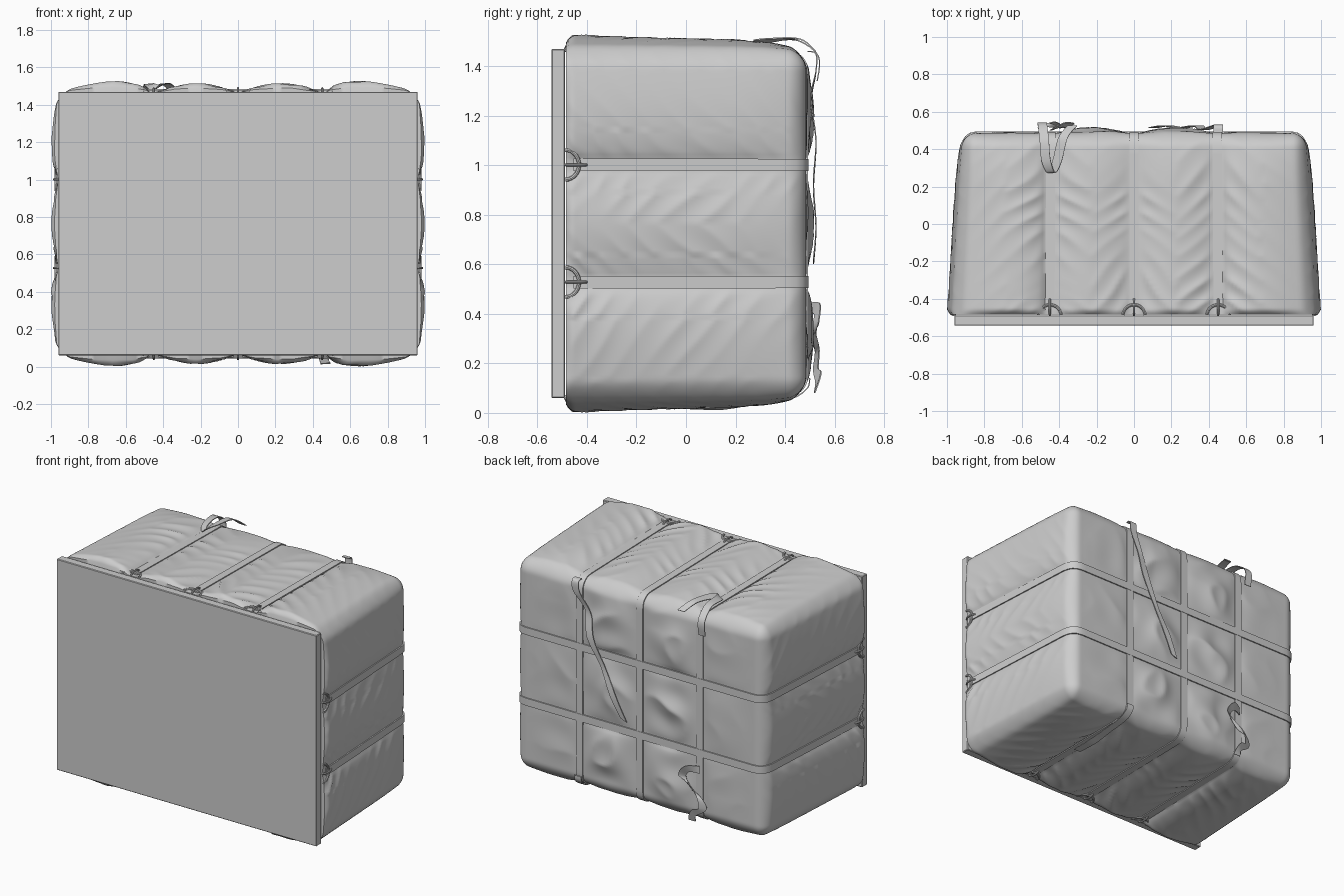
import bpy, bmesh, math
from mathutils import Vector, noise

if "Cube" in bpy.data.objects:
    bpy.data.objects.remove(bpy.data.objects["Cube"])

grey = bpy.data.materials.new("light grey")
grey.diffuse_color = (0.61, 0.61, 0.61, 1)
grey.use_nodes = True
grey.node_tree.nodes["Principled BSDF"].inputs["Base Color"].default_value = grey.diffuse_color

HX, HY, HZ, R, CZ = 0.965, 0.485, 0.705, 0.075, 0.765
X_STRAPS = (-0.45, 0.0, 0.45)
Z_STRAPS = (-0.237, 0.237)          # relative to the bundle centre


def finish(ob, angle=40):
    """Apply modifiers, set the colour and smooth the soft edges."""
    bpy.ops.object.select_all(action='DESELECT')
    ob.select_set(True)
    bpy.context.view_layer.objects.active = ob
    bpy.ops.object.convert(target='MESH')
    ob.data.materials.clear()
    ob.data.materials.append(grey)
    bpy.ops.object.shade_smooth_by_angle(angle=math.radians(angle))
    return ob


def link(name, data):
    ob = bpy.data.objects.new(name, data)
    bpy.context.collection.objects.link(ob)
    return ob


def base(q):
    """Tapered box with rounded back and side edges: position and normal."""
    inner = Vector((max(R - HX, min(HX - R, q.x)), min(q.y, HY - R),
                    max(R - HZ, min(HZ - R, q.z))))
    d = q - inner
    n = d.normalized() if d.length > 1e-6 else Vector((0, 0, 0))
    p = inner + n * R
    t = (p.y + HY) / (2 * HY)
    p.x *= 1 - 0.055 * t * (p.x / HX) ** 2
    p.z *= 1 - 0.02 * t * (p.z / HZ) ** 2
    return p, n


def panel(u, straps, limit):
    """Bulge height 0..1 within the panel between straps, and strap distance."""
    u = abs(u)
    d = min(abs(u - abs(s)) for s in straps)
    last = straps[-1]
    if u > last:                    # end panel, fullest nearer the strap
        t = (u - last - 0.025) / (limit - last - 0.025)
        t = max(0, min(1, t)) ** 0.72
    else:
        inner = 0.025 if 0.0 in straps else 0.025 - last
        t = max(0, min(1, (u - inner) / (last - 0.025 - inner)))
    return max(0, math.sin(math.pi * t)) ** 0.9, d


def folds(y, d, seed):
    """Slanted creases that run away from each strap."""
    wob = noise.noise(Vector((y * 2.5, d * 2, seed)))
    c = abs(math.sin(25 * (y + 0.85 * d) + 2.5 * wob))
    strength = 0.6 + 1.1 * noise.noise(Vector((y * 4, seed, d * 3)))
    return (0.6 - c) * strength * math.exp(-d / 0.18) * min(1, max(0, d - 0.025) / 0.05)


# Cloth-wrapped bundle, bulging between the straps and rolled in against the board
bm = bmesh.new()
bmesh.ops.create_cube(bm, size=2)
bmesh.ops.subdivide_edges(bm, edges=bm.edges[:], cuts=105, use_grid_fill=True)
for v in bm.verts:
    p, n = base(Vector((v.co.x * HX, v.co.y * HY, v.co.z * HZ)))
    t = (p.y + HY) / (2 * HY)
    fade = 1 - 0.25 * t - 0.55 * max(0, min(1, (p.y - 0.2) / 0.28)) ** 2
    roll = 1 - 0.55 * max(0, min(1, (-0.45 - p.y) / 0.035)) ** 2
    hx, dx = panel(p.x, X_STRAPS, 0.95)
    hz, dz = panel(p.z, Z_STRAPS, 0.69)
    amp_top = 0.056 if abs(p.x) > 0.45 else 0.044
    top = roll * fade * (amp_top * hx + 0.019 * folds(p.y, dx, round(p.x * 2.2) * 3.1))
    side = roll * fade * (0.034 * hz + 0.018 * folds(p.y, dz, round(p.z * 4) * 2.3 + 7))
    crease = 1 - 4 * abs(noise.noise(Vector((p.x * 4 + 2, 3, p.z * 4))))
    back = hx * hz * (0.02 + 0.014 * crease)
    if abs(p.x) > 0.45:
        back *= 0.5 * max(0, 1 - (abs(p.x) - 0.45) / 0.4)
    p.z += math.copysign(n.z * n.z, n.z) * top
    p.x += math.copysign(n.x * n.x, n.x) * side
    p.y += n.y * n.y * back
    v.co = p + Vector((0, 0, CZ))
bmesh.ops.remove_doubles(bm, verts=bm.verts[:], dist=0.0003)
me = bpy.data.meshes.new("cloth_bundle")
bm.to_mesh(me)
bm.free()
finish(link("cloth_bundle", me), 40)

# Flat board on the front
bpy.ops.mesh.primitive_cube_add(size=1, location=(0, -0.5165, CZ))
board = bpy.context.object
board.name = "front_board"
board.scale = (1.92, 0.055, 1.41)
bpy.ops.object.transform_apply(location=False, rotation=False, scale=True)
bev = board.modifiers.new("bevel", 'BEVEL')
bev.width, bev.segments = 0.004, 1
finish(board, 20)


def ribbon(name, pts, sides, width, thick):
    """Flat band along points, with one side direction per point."""
    verts = []
    for p, s in zip(pts, sides):
        s = Vector(s).normalized() * width / 2
        verts += [Vector(p) - s, Vector(p) + s]
    faces = [(i, i + 1, i + 3, i + 2) for i in range(0, len(verts) - 2, 2)]
    me = bpy.data.meshes.new(name)
    me.from_pydata(verts, [], faces)
    ob = link(name, me)
    sol = ob.modifiers.new("thickness", 'SOLIDIFY')
    sol.thickness, sol.offset = thick, 0
    return finish(ob, 35)


def tube(name, pts, radius, cyclic):
    cu = bpy.data.curves.new(name, 'CURVE')
    cu.dimensions = '3D'
    cu.bevel_depth, cu.bevel_resolution = radius, 2
    sp = cu.splines.new('POLY')
    sp.points.add(len(pts) - 1)
    for q, p in zip(sp.points, pts):
        q.co = (*p, 1)
    sp.use_cyclic_u = cyclic
    finish(link(name, cu))


def strap(name, make, half, lateral, lift):
    """Band from the board, over one side, across the back and to the board again."""
    N = 24
    flat = [(-HY + 0.03 + (2 * HY - 0.03) * i / N, half) for i in range(N)]
    path = flat + [(HY, half * (1 - 2 * i / 48)) for i in range(49)]
    path += [(y, -w) for y, w in reversed(flat)]
    pts = []
    for y, w in path:
        p, n = base(make(y, w))
        pts.append(p + n * lift + Vector((0, 0, CZ)))
    ribbon(name, pts, [lateral] * len(pts), 0.05, 0.008)


def fittings(name, c, n, lat):
    """Half ring lying on the cloth with an upright link through it."""
    c, n, lat, y = Vector(c), Vector(n), Vector(lat), Vector((0, 1, 0))
    arc = [math.pi * i / 14 for i in range(15)]
    tube(name + "_ring", [c + n * 0.008 + lat * 0.06 * math.cos(a) + y * 0.055 * math.sin(a)
                          for a in arc], 0.008, False)
    loop = [2 * math.pi * i / 18 for i in range(18)]
    tube(name + "_link", [c + y * (0.043 + 0.043 * math.cos(a)) + n * 0.019 * math.sin(a)
                          for a in loop], 0.006, True)


for i, x in enumerate(X_STRAPS):
    strap(f"upright_strap_{i}", lambda y, w: Vector((x, y, w)), HZ, (1, 0, 0), 0.004)
    for s in (1, -1):
        fittings(f"upright_{i}_{'top' if s > 0 else 'bottom'}",
                 (x, -0.487, CZ + s * HZ), (0, 0, s), (1, 0, 0))
for i, z in enumerate(Z_STRAPS):
    strap(f"level_strap_{i}", lambda y, w: Vector((w, y, z)), HX, (0, 0, 1), 0.006)
    for s in (1, -1):
        fittings(f"level_{i}_{'right' if s > 0 else 'left'}",
                 (s * HX, -0.487, CZ + z), (s, 0, 0), (0, 0, 1))


def tail(name, pts, sides, width=0.05):
    """Loose strap end, smoothed between a few points."""
    P, S, out, sd = [Vector(p) for p in pts], [Vector(s) for s in sides], [], []
    for i in range(len(P) - 1):
        a, b, c, d = P[max(i - 1, 0)], P[i], P[i + 1], P[min(i + 2, len(P) - 1)]
        for k in range(6):
            t = k / 6
            out.append(0.5 * (2 * b + (c - a) * t + (2 * a - 5 * b + 4 * c - d) * t * t
                              + (3 * b - a - 3 * c + d) * t ** 3))
            sd.append(S[i].lerp(S[i + 1], t))
    ribbon(name, out + [P[-1]], sd + [S[-1]], width, 0.005)


X, Z = (1, 0, 0), (0, 0, 1)
# Long tail hanging across the back
tail("long_back_tail", [(0.45, 0.49, 1.46), (0.45, 0.525, 1.45), (0.44, 0.525, 1.38),
                        (0.37, 0.505, 1.26), (0.34, 0.525, 1.1), (0.25, 0.515, 0.92),
                        (0.17, 0.525, 0.75), (0.1, 0.515, 0.61)],
     [X, X, X, (1, 0, 0.5), (1, 0, 0), (1, 0, 0.5), (1, 0, 0.1), (1, 0, 0.4)])
# Looped tail over the top back edge
tail("top_loop_tail", [(-0.49, 0.53, 1.34), (-0.49, 0.535, 1.44), (-0.48, 0.45, 1.505),
                       (-0.47, 0.34, 1.505), (-0.44, 0.275, 1.49), (-0.41, 0.34, 1.505),
                       (-0.38, 0.46, 1.51), (-0.33, 0.525, 1.46)],
     [X, X, X, (1, 0.2, 0.3), (0.7, 0, 0.7), (1, -0.2, 0.3), X, X])
# Curled tail low on the back
tail("curled_back_tail", [(-0.45, 0.5, 0.42), (-0.38, 0.53, 0.42), (-0.34, 0.525, 0.36),
                          (-0.4, 0.52, 0.3), (-0.47, 0.53, 0.25), (-0.49, 0.525, 0.18),
                          (-0.43, 0.535, 0.14), (-0.41, 0.52, 0.08)],
     [Z, (0.3, 0.5, 1), (1, 0.5, 0.2), (0.5, 0.2, 1), (1, 0.4, 0.6), (1, 0.4, 0),
      (0.4, 0.5, 1), X])
# Short tail under the bottom
tail("bottom_tail", [(0.45, 0.5, 0.14), (0.45, 0.49, 0.1), (0.455, 0.43, 0.06),
                     (0.46, 0.3, 0.04), (0.465, 0.15, 0.02), (0.47, 0.0, 0.018)],
     [X, X, X, X, (1, 0, 0.2), X])
